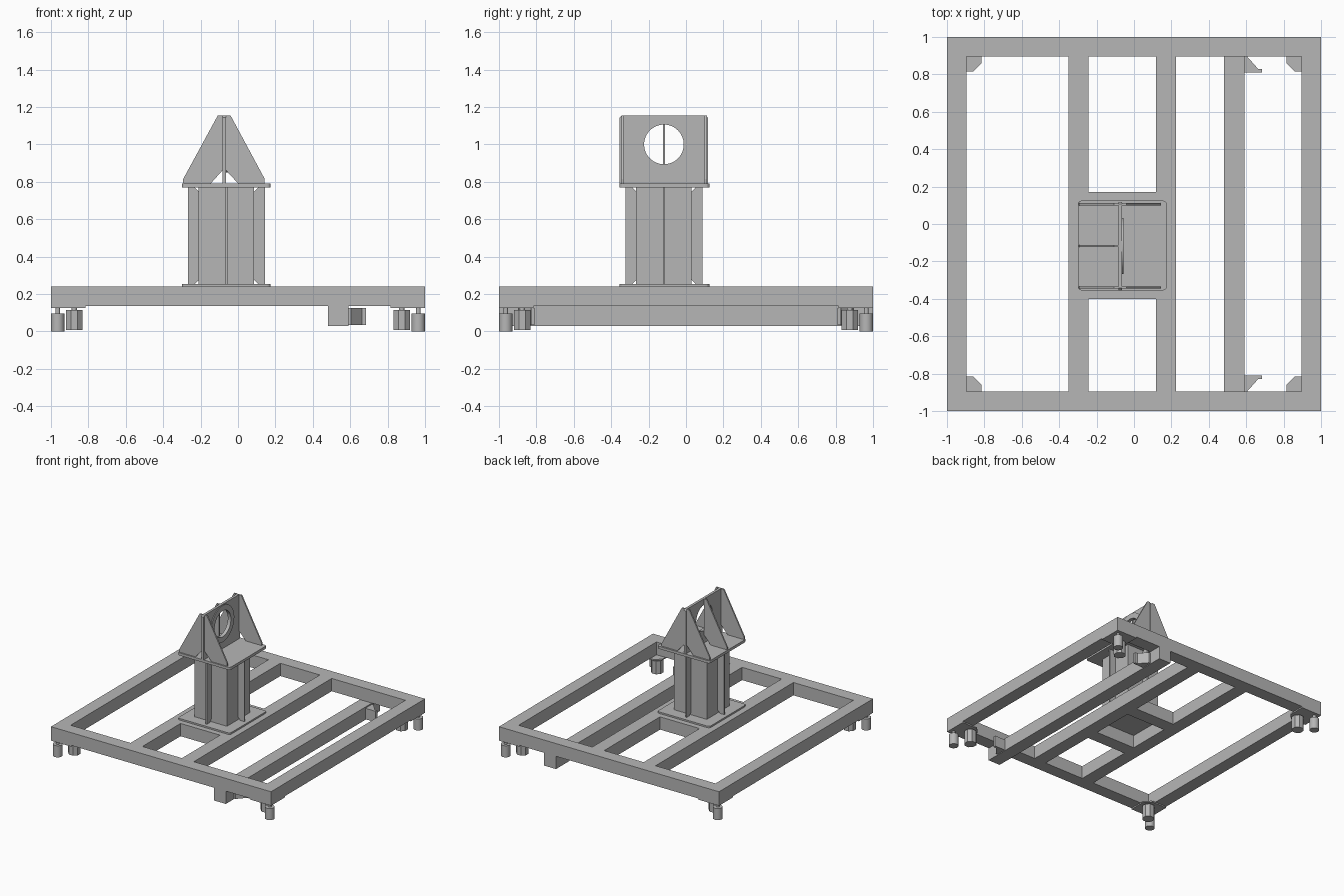
import bpy, bmesh, math
from mathutils import Vector

cube = bpy.data.objects.get("Cube")
if cube:
    bpy.data.objects.remove(cube, do_unlink=True)

steel = bpy.data.materials.new("plain_grey_steel")
steel.use_nodes = True
steel.diffuse_color = (0.47, 0.47, 0.47, 1)
steel.node_tree.nodes["Principled BSDF"].inputs["Base Color"].default_value = (0.47, 0.47, 0.47, 1)


def finish(name, bm):
    bmesh.ops.recalc_face_normals(bm, faces=bm.faces)
    mesh = bpy.data.meshes.new(name)
    bm.to_mesh(mesh)
    bm.free()
    mesh.materials.append(steel)
    obj = bpy.data.objects.new(name, mesh)
    bpy.context.collection.objects.link(obj)
    return obj


def prism(name, points, lo, hi, axis="z"):
    """Extrude a 2D outline from lo to hi along an axis."""
    place = {"z": lambda a, b, c: (a, b, c),
             "y": lambda a, b, c: (a, c, b),
             "x": lambda a, b, c: (c, a, b)}[axis]
    bm = bmesh.new()
    face = bm.faces.new([bm.verts.new(place(a, b, lo)) for a, b in points])
    step = Vector(place(0, 0, hi - lo))
    new = bmesh.ops.extrude_face_region(bm, geom=[face])["geom"]
    bmesh.ops.translate(bm, vec=step, verts=[v for v in new if isinstance(v, bmesh.types.BMVert)])
    return finish(name, bm)


def box(name, x0, x1, y0, y1, z0, z1):
    return prism(name, [(x0, y0), (x1, y0), (x1, y1), (x0, y1)], z0, z1)


def circle(a, b, r, n, turn=0.0):
    return [(a + r * math.cos(turn + math.tau * i / n),
             b + r * math.sin(turn + math.tau * i / n)) for i in range(n)]


def smooth(obj):
    bpy.ops.object.select_all(action="DESELECT")
    obj.select_set(True)
    bpy.context.view_layer.objects.active = obj
    bpy.ops.object.shade_smooth_by_angle(angle=math.radians(35))


def cut(obj, cutter):
    mod = obj.modifiers.new("opening", "BOOLEAN")
    mod.operation = "DIFFERENCE"
    mod.solver = "EXACT"
    mod.object = cutter
    cutter.hide_render = True
    cutter.hide_set(True)


LOW, TOP = 0.135, 0.24      # frame heights
CX, CY = -0.062, -0.118     # post centre

# Base frame
for side, s in (("front", -1), ("back", 1)):
    box(side + "_frame_beam", -1, 1, min(s, s * 0.895), max(s, s * 0.895), LOW, TOP)
for side, s in (("right", -1), ("left", 1)):
    box(side + "_frame_beam", min(s, s * 0.895), max(s, s * 0.895), -0.895, 0.895, LOW, TOP)
for name, x in (("right_inner_beam", -0.35), ("left_inner_beam", 0.117)):
    box(name, x, x + 0.108, -0.895, 0.895, LOW, TOP)
for name, y in (("front_cross_beam", -0.4), ("back_cross_beam", 0.062)):
    box(name, -0.242, 0.117, y, y + 0.108, LOW, TOP)
box("lower_beam", 0.482, 0.59, -1, 1, 0.03, LOW)

# Corner plates, feet and pads
for sx in (-1, 1):
    for sy in (-1, 1):
        tag = ("front" if sy < 0 else "back") + ("_right" if sx < 0 else "_left")
        plate = [(1, 1), (0.815, 1), (0.815, 0.86), (0.86, 0.815), (1, 0.815)]
        prism(tag + "_corner_plate", [(a * sx, b * sy) for a, b in plate], 0.125, LOW)
        foot = prism(tag + "_foot", circle(0.964 * sx, 0.964 * sy, 0.036, 24), 0, 0.095)
        smooth(foot)
        prism(tag + "_foot_stem", circle(0.964 * sx, 0.964 * sy, 0.012, 12), 0.095, 0.125)
        prism(tag + "_pad", circle(0.875 * sx, 0.875 * sy, 0.047, 8, math.pi / 8), 0.008, 0.115)
        prism(tag + "_pad_stem", circle(0.875 * sx, 0.875 * sy, 0.015, 12), 0.115, 0.125)

# Brackets beside the lower beam
for name, s in (("front_bracket", -1), ("back_bracket", 1)):
    outline = [(0.59, 0.81), (0.685, 0.81), (0.685, 0.83), (0.663, 0.83), (0.605, 0.895), (0.59, 0.895)]
    prism(name, [(a, b * s) for a, b in outline], 0.035, 0.125)


# Post with end plates
def rounded_plate(name, z0, z1):
    pts = []
    for i, (x, y) in enumerate(((0.155, 0.105), (-0.28, 0.105), (-0.28, -0.335), (0.155, -0.335))):
        for k in range(5):
            t = math.pi / 2 * (i + k / 4)
            pts.append((x + 0.02 * math.cos(t), y + 0.02 * math.sin(t)))
    return prism(name, pts, z0, z1)


rounded_plate("post_base_plate", TOP, 0.253)
rounded_plate("post_top_plate", 0.77, 0.792)
box("post", CX - 0.148, CX + 0.148, CY - 0.148, CY + 0.148, 0.253, 0.77)

# Centre ribs on the four post faces, with coped inner corners
rib = [(0.148, 0.275), (0.17, 0.253), (0.206, 0.253), (0.206, 0.77), (0.17, 0.77), (0.148, 0.748)]
for name, s in (("right", -1), ("left", 1)):
    prism(name + "_post_rib", [(CX + s * a, z) for a, z in rib], CY - 0.006, CY + 0.006, "y")
for name, s in (("front", -1), ("back", 1)):
    prism(name + "_post_rib", [(CY + s * a, z) for a, z in rib], CX - 0.006, CX + 0.006, "x")

# Upright bearing plate with a round opening
X0, X1, HUB = -0.084, -0.063, 1.0
upright = prism("upright_plate", [(-0.355, 0.792), (0.118, 0.792), (0.118, 1.143), (0.106, 1.155),
                                  (-0.343, 1.155), (-0.355, 1.143)], X0, X1, "x")
ring = prism("bearing_ring", circle(CY, HUB, 0.15, 48), X1 - 0.005, X1 + 0.007, "x")
hole = prism("opening_cutter", circle(CY, HUB, 0.106, 48), -0.2, 0.1, "x")
for part in (upright, ring):
    cut(part, hole)
    smooth(part)

# Triangular gussets on the upright plate
right_side = [(X0, 0.86), (-0.145, 0.792), (-0.293, 0.792), (-0.293, 0.815), (-0.108, 1.155), (X0, 1.155)]
left_side = [(X1, 0.86), (0.0, 0.792), (0.143, 0.792), (0.143, 0.815), (-0.04, 1.155), (X1, 1.155)]
for name, y in (("front", -0.339), ("back", 0.106)):
    prism(name + "_right_gusset", right_side, y - 0.006, y + 0.006, "y")
    prism(name + "_left_gusset", left_side, y - 0.006, y + 0.006, "y")
prism("middle_gusset", right_side, CY - 0.006, CY + 0.006, "y")
